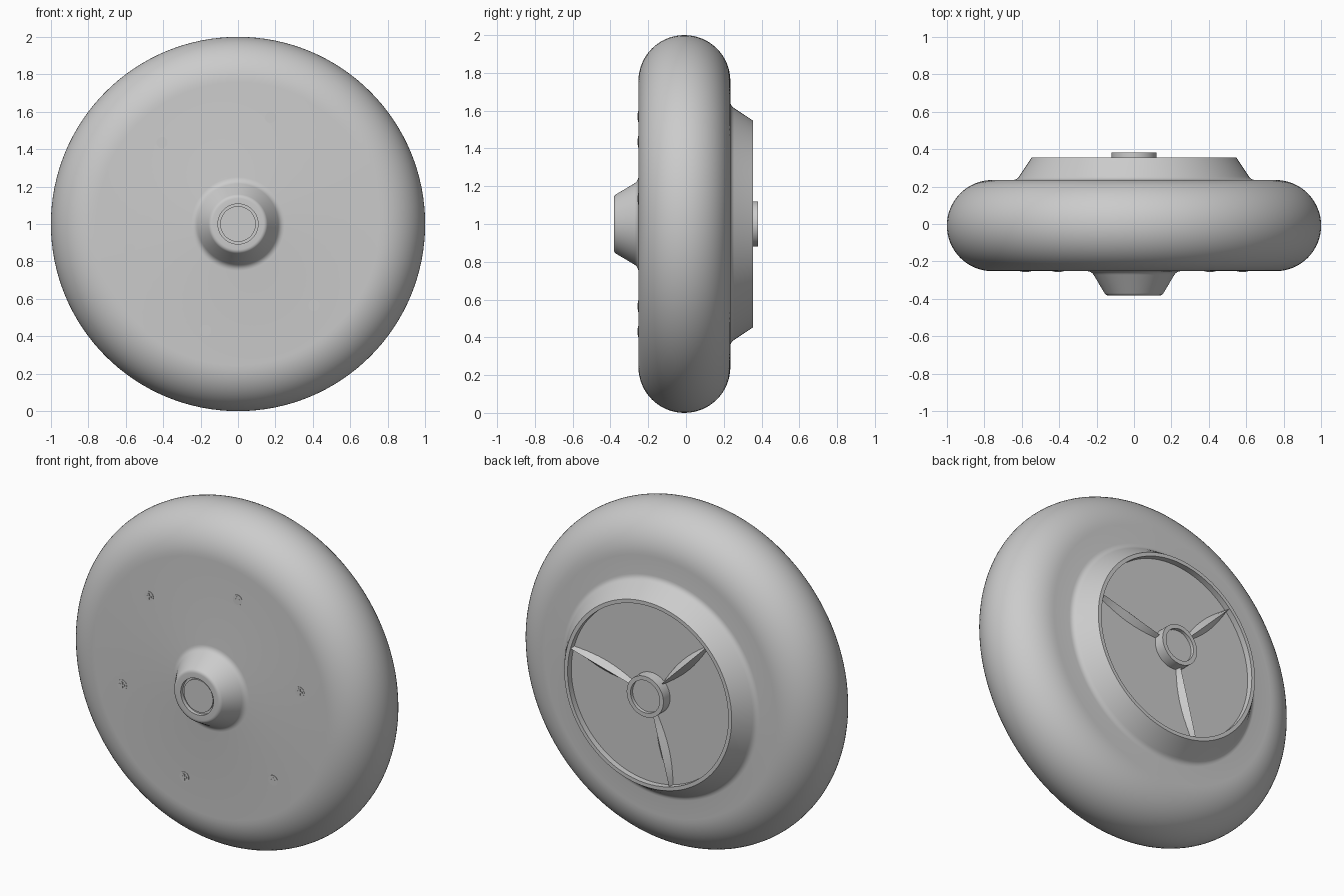
import bpy, bmesh, math
from mathutils import Matrix, Vector

if "Cube" in bpy.data.objects:
    bpy.data.objects.remove(bpy.data.objects["Cube"], do_unlink=True)

grey = bpy.data.materials.new("plain_grey")
grey.use_nodes = True
GREY = (0.6, 0.6, 0.6, 1)
grey.diffuse_color = GREY
grey.node_tree.nodes["Principled BSDF"].inputs["Base Color"].default_value = GREY
AXLE = Vector((0, 0, 1))


def finish(name, bm, angle=30):
    bmesh.ops.remove_doubles(bm, verts=bm.verts, dist=1e-5)
    bmesh.ops.recalc_face_normals(bm, faces=bm.faces)
    mesh = bpy.data.meshes.new(name)
    bm.to_mesh(mesh)
    bm.free()
    mesh.materials.append(grey)
    ob = bpy.data.objects.new(name, mesh)
    bpy.context.collection.objects.link(ob)
    bpy.ops.object.select_all(action='DESELECT')
    ob.select_set(True)
    bpy.context.view_layer.objects.active = ob
    bpy.ops.object.shade_smooth_by_angle(angle=math.radians(angle))
    return ob


def lathe(name, profile, steps=128, centre=AXLE):
    """Spin (radius, y) points about an axis parallel to y."""
    bm = bmesh.new()
    verts = [bm.verts.new(centre + Vector((r, y, 0))) for r, y in profile]
    edges = [bm.edges.new(pair) for pair in zip(verts, verts[1:])]
    bmesh.ops.spin(bm, geom=verts + edges, cent=centre, axis=(0, 1, 0),
                   angle=math.tau, steps=steps, use_duplicate=False)
    return finish(name, bm)


def arc(r, y, radius, start, end, n):
    """Rounded corner in the (radius, y) plane, angles in degrees."""
    return [(r + radius * math.cos(math.radians(start + (end - start) * i / n)),
             y + radius * math.sin(math.radians(start + (end - start) * i / n)))
            for i in range(n + 1)]


# Tyre body with front boss, back collar and the shallow recess inside it
FRONT, BACK, FLOOR = -0.252, 0.235, 0.32
MID, HALF = (FRONT + BACK) / 2, (BACK - FRONT) / 2
front_boss = [(0, -0.37), (0.095, -0.37), (0.095, -0.36), (0.107, -0.36),
              (0.107, -0.382)]
front_boss += arc(0.136, -0.357, 0.025, -90, -30, 4)
front_boss += arc(0.25, FRONT - 0.04, 0.04, 150, 90, 4)
tyre = arc(1 - HALF, MID, HALF, -90, 90, 32)
back_collar = arc(0.648, BACK + 0.04, 0.04, -90, -150, 4)
back_collar += [(0.547, 0.355), (0.525, 0.355), (0.525, FLOOR), (0, FLOOR)]
lathe("wheel_body", front_boss + tyre + back_collar)

# Back hub tube with its sunken axle end
lathe("back_hub", [(0.12, FLOOR - 0.01), (0.12, 0.382), (0.095, 0.382),
                   (0.095, 0.362), (0, 0.362)], 64)

# Three ridged, pointed spokes lying in the recess
for i in range(3):
    bm = bmesh.new()
    rows = []
    for k in range(11):
        t = k / 10
        w = 0.006 + 0.03 * math.sin(math.pi * t)
        r = 0.11 + 0.415 * t
        rows.append([bm.verts.new((r, y, z)) for y, z in
                     ((FLOOR - 0.005, -w), (0.352, 0), (FLOOR - 0.005, w))])
    for a, b in zip(rows, rows[1:]):
        for j in range(3):
            n = (j + 1) % 3
            bm.faces.new((a[j], a[n], b[n], b[j]))
    bm.faces.new(rows[0])
    bm.faces.new(rows[-1])
    turn = Matrix.Rotation(-math.radians(15 + 120 * i), 4, 'Y')
    bm.transform(Matrix.Translation(AXLE) @ turn)
    finish(f"spoke_{i + 1}", bm)

# Six small cross-slotted screws nearly flush with the front face
for i in range(6):
    a = math.radians(13 + 60 * i)
    c = AXLE + Vector((0.595 * math.cos(a), 0, 0.595 * math.sin(a)))
    lathe(f"screw_{i + 1}", [(0, FRONT - 0.002), (0.03, FRONT - 0.002),
                             (0.03, FRONT + 0.003)], 20, c)
    bm = bmesh.new()
    for size in ((0.036, 0.006, 0.01), (0.01, 0.006, 0.036)):
        bmesh.ops.create_cube(bm, size=1, matrix=Matrix.Translation(
            c + Vector((0, FRONT - 0.001, 0))) @ Matrix.Diagonal((*size, 1)))
    finish(f"screw_cross_{i + 1}", bm)
